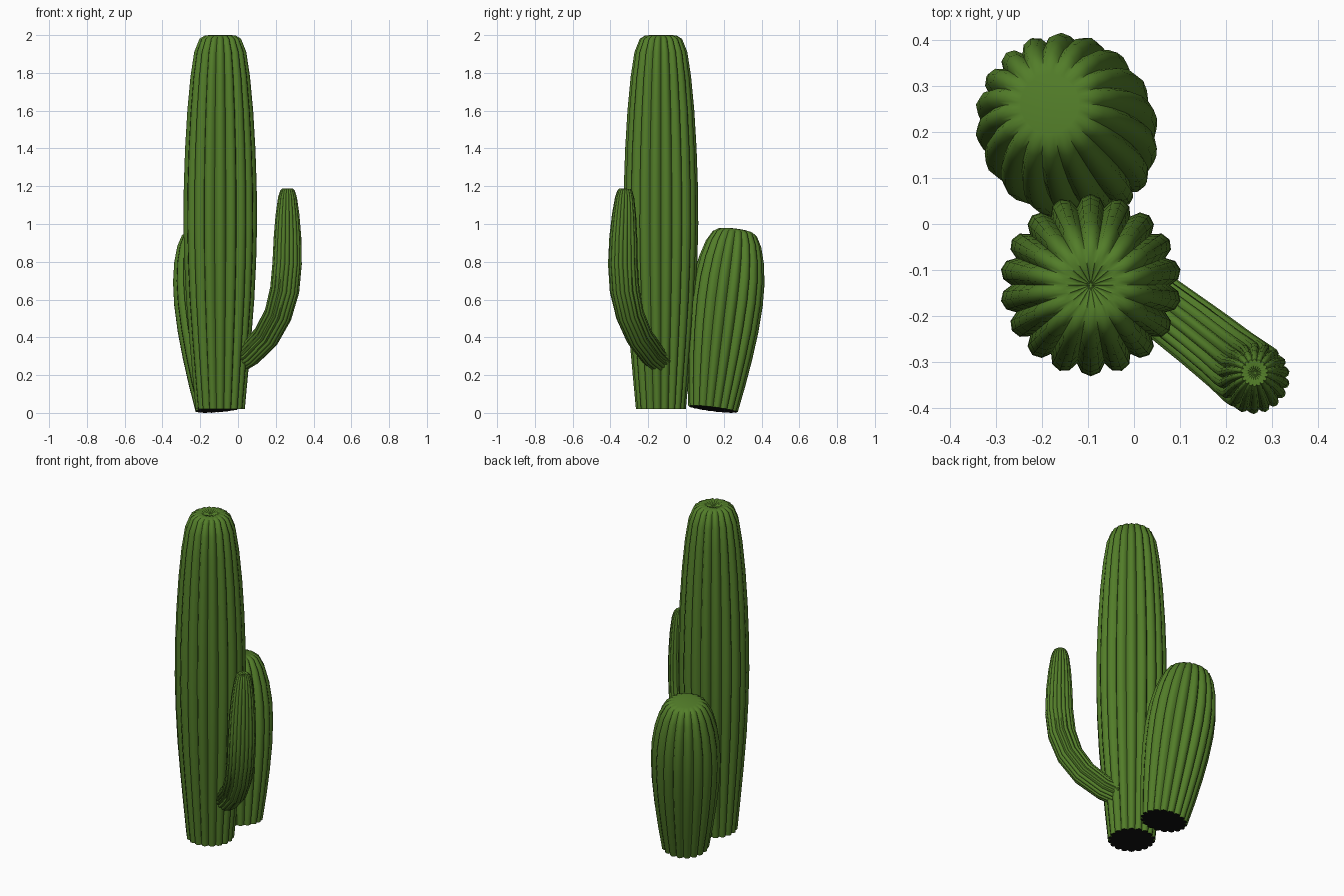
import bpy, bmesh, math
from mathutils import Vector

if "Cube" in bpy.data.objects:
    bpy.data.objects.remove(bpy.data.objects["Cube"])


def material(name, rgb):
    m = bpy.data.materials.new(name)
    m.diffuse_color = (*rgb, 1)
    m.use_nodes = True
    m.node_tree.nodes["Principled BSDF"].inputs["Base Color"].default_value = m.diffuse_color
    return m


GREEN = material("cactus green", (0.085, 0.205, 0.022))
DARK = material("dark underside", (0.006, 0.006, 0.006))

RIBS = 18
# one rib: (fraction of rib width, bulge height)
RIB = [(0.0, 0.0), (0.2, 0.72), (0.5, 1.0), (0.8, 0.72)]


def ribbed_stem(name, spine, tip, groove=0.13):
    """spine: (x, y, z, radius); tip: (offset along last axis, radius, groove depth)."""
    pts = [Vector(s[:3]) for s in spine]
    rings = []
    for i, p in enumerate(pts):
        axis = (pts[min(i + 1, len(pts) - 1)] - pts[max(i - 1, 0)]).normalized()
        rings.append((p, axis, spine[i][3], groove))
    for off, r, depth in tip:
        rings.append((pts[-1] + axis * off, axis, r, depth))

    bm = bmesh.new()
    loops = []
    for p, ax, r, depth in rings:
        turn = Vector((0, 0, 1)).rotation_difference(ax)
        loop = []
        for k in range(RIBS):
            for f, h in RIB:
                a = (k + f) * math.tau / RIBS
                rad = r * (1 - depth * (1 - h))
                loop.append(bm.verts.new(
                    p + turn @ Vector((rad * math.cos(a), rad * math.sin(a), 0))))
        loops.append(loop)
    n = len(loops[0])
    for lo, hi in zip(loops, loops[1:]):
        for j in range(n):
            k = (j + 1) % n
            bm.faces.new((lo[j], lo[k], hi[k], hi[j]))
    bm.faces.new(loops[-1])
    # dark flat underside
    base = bm.faces.new(list(reversed(loops[0])))
    base.material_index = 1

    me = bpy.data.meshes.new(name)
    bm.to_mesh(me)
    bm.free()
    me.materials.append(GREEN)
    me.materials.append(DARK)
    ob = bpy.data.objects.new(name, me)
    bpy.context.collection.objects.link(ob)
    bpy.ops.object.select_all(action='DESELECT')
    ob.select_set(True)
    bpy.context.view_layer.objects.active = ob
    bpy.ops.object.shade_smooth_by_angle(angle=math.radians(45))
    return ob


# Tall trunk with a dimpled crown
trunk = [(0.02, 0.132), (0.2, 0.149), (0.4, 0.167), (0.6, 0.183), (0.8, 0.193),
         (1.0, 0.198), (1.2, 0.196), (1.4, 0.189), (1.6, 0.177), (1.78, 0.16),
         (1.91, 0.14)]
ribbed_stem("tall_trunk", [(-0.094, -0.133, z, r) for z, r in trunk],
            [(0.07, 0.112, 0.15), (0.087, 0.085, 0.18), (0.09, 0.06, 0.22),
             (0.082, 0.03, 0.25), (0.07, 0.003, 0.1)])

# Short leaning barrel with a smooth flat crown
base, lean = Vector((-0.095, 0.143, 0.02)), Vector((-0.088, 0.118, 0.95))
barrel = [(0.0, 0.132), (0.15, 0.155), (0.3, 0.174), (0.45, 0.188), (0.6, 0.194),
          (0.72, 0.189), (0.83, 0.173), (0.92, 0.148)]
ribbed_stem("leaning_barrel", [(*(base + lean * t), r) for t, r in barrel],
            [(0.055, 0.118, 0.12), (0.072, 0.092, 0.1), (0.077, 0.065, 0.0)])

# Side arm curving out and up from the trunk
ribbed_stem("side_arm",
            [(0.0, -0.135, 0.275, 0.066), (0.06, -0.18, 0.312, 0.068),
             (0.15, -0.248, 0.405, 0.072), (0.212, -0.297, 0.52, 0.075),
             (0.247, -0.325, 0.65, 0.079), (0.26, -0.334, 0.79, 0.079),
             (0.262, -0.332, 0.93, 0.074), (0.262, -0.328, 1.05, 0.064),
             (0.262, -0.325, 1.14, 0.051)],
            [(0.035, 0.04, 0.15), (0.047, 0.03, 0.18), (0.047, 0.018, 0.22),
             (0.038, 0.002, 0.1)])
